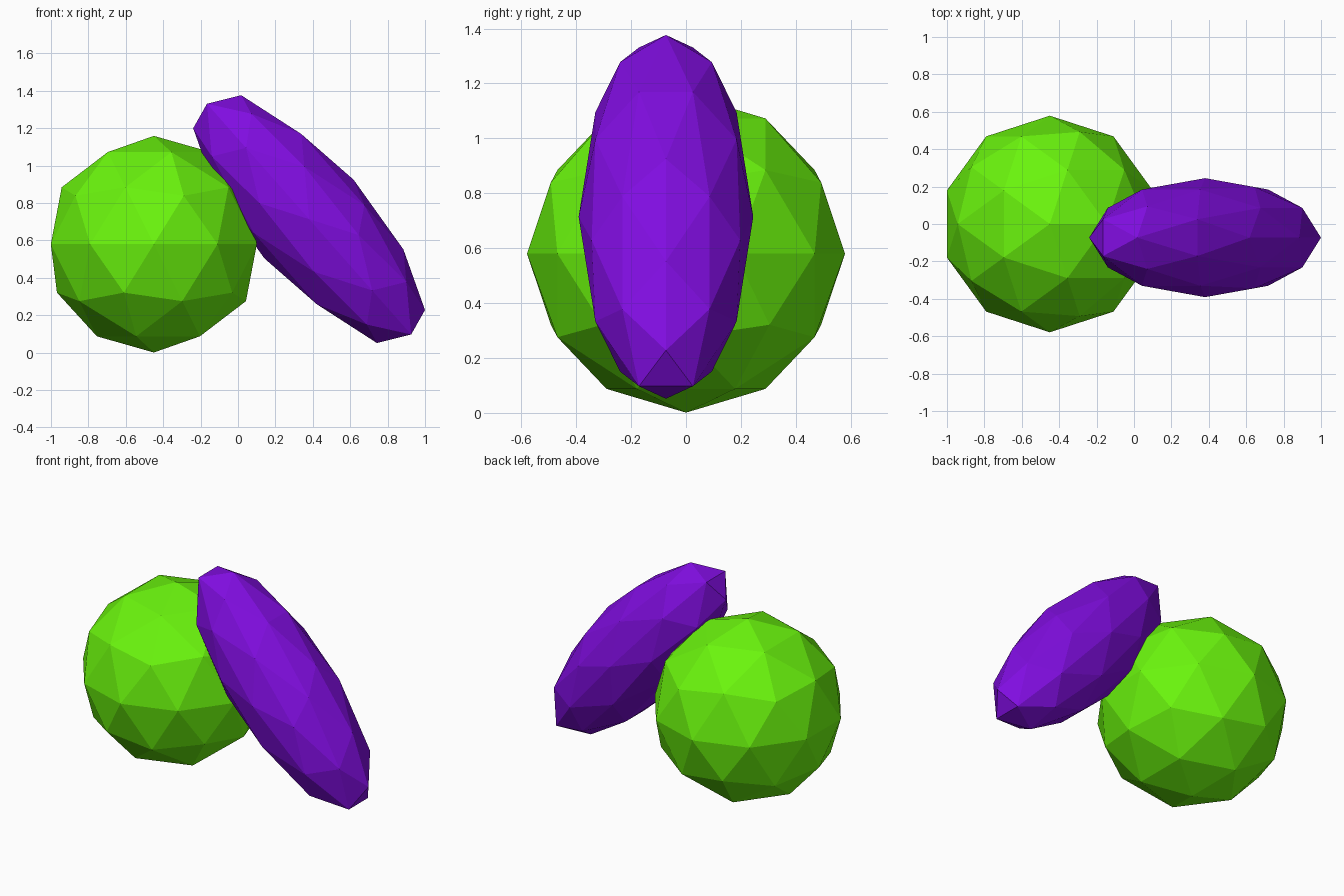
import bpy
from math import radians

if "Cube" in bpy.data.objects:
    bpy.data.objects.remove(bpy.data.objects["Cube"])


def faceted_ball(name, center, radii, tilt, color):
    bpy.ops.mesh.primitive_ico_sphere_add(subdivisions=2, radius=1, location=center,
                                          rotation=(0, radians(tilt), 0))
    ob = bpy.context.object
    ob.name = name
    ob.scale = radii
    mat = bpy.data.materials.new(name + "_color")
    mat.diffuse_color = (*color, 1)
    mat.use_nodes = True
    mat.node_tree.nodes["Principled BSDF"].inputs["Base Color"].default_value = mat.diffuse_color
    ob.data.materials.append(mat)
    return ob


# round green ball resting on the ground
faceted_ball("green_ball", (-0.45, 0, 0.58), (0.579, 0.579, 0.579), 0, (0.145, 0.91, 0.004))

# long purple ellipsoid leaning against the ball
faceted_ball("purple_ellipsoid", (0.38, -0.073, 0.714), (0.866, 0.318, 0.318), 48.5,
             (0.216, 0.004, 0.745))
